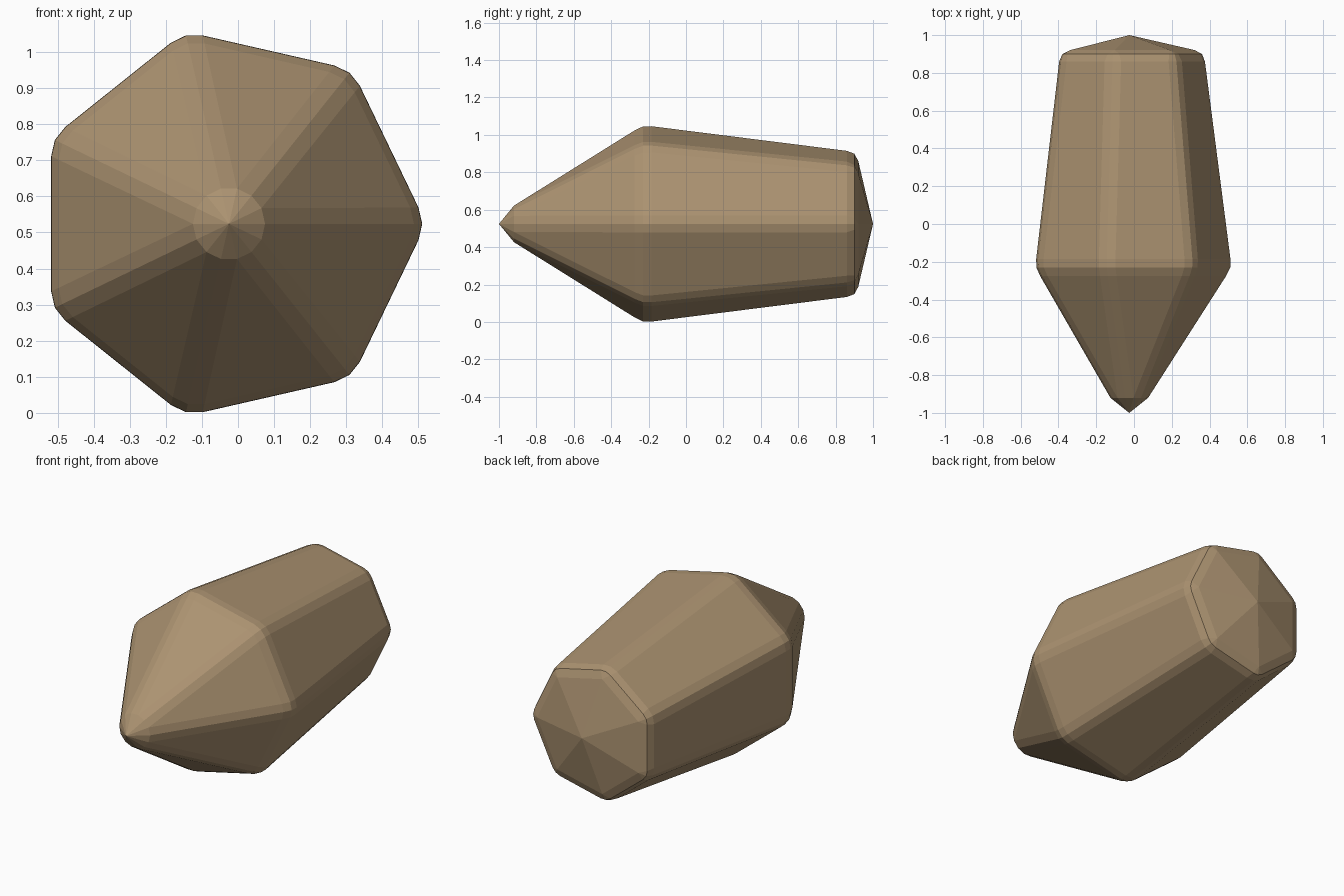
import bpy, bmesh, math
from mathutils import Vector

if "Cube" in bpy.data.objects:
    bpy.data.objects.remove(bpy.data.objects["Cube"])

SIDES = 7
HALF = math.pi / SIDES
CX, CZ = -0.025, 0.524

stone = bpy.data.materials.new("tan stone")
stone.diffuse_color = (0.41, 0.29, 0.165, 1)
stone.use_nodes = True
stone.node_tree.nodes["Principled BSDF"].inputs["Base Color"].default_value = stone.diffuse_color


def corner(i, r, y):
    a = 2 * math.pi * i / SIDES
    return Vector((CX + r * math.cos(a), y, CZ + r * math.sin(a)))


def ring(bm, y, r, c):
    """Heptagon ring whose corners are rounded by c with two segments."""
    c = min(c, r * math.sin(HALF))
    loss = c / math.tan(HALF) * (1 / math.cos(HALF) - 1)
    verts = []
    for i in range(SIDES):
        p = corner(i, r, y)
        before = p + (corner(i - 1, r, y) - p).normalized() * c
        after = p + (corner(i + 1, r, y) - p).normalized() * c
        verts += [bm.verts.new(q) for q in (before, corner(i, r - loss, y), after)]
    return verts


bm = bmesh.new()
# front tip, rounded shoulder, tapering body, rounded back rim: y, radius, rounding
profile = [(-0.92, 0.111, 0.05),
           (-0.275, 0.524, 0.05), (-0.23, 0.546, 0.05), (-0.185, 0.547, 0.05),
           (0.86, 0.412, 0.05), (0.90, 0.393, 0.035), (0.921, 0.345, 0.0)]
rings = [ring(bm, *p) for p in profile]
n = len(rings[0])
for a, b in zip(rings, rings[1:]):
    for i in range(n):
        j = (i + 1) % n
        bm.faces.new((a[i], a[j], b[j], b[i]))

# pointed front and shallow pointed back
for y, loop in ((-1, rings[0]), (1, rings[-1])):
    apex = bm.verts.new((CX, y, CZ))
    for i in range(n):
        bm.faces.new((loop[i], loop[(i + 1) % n], apex))

bmesh.ops.remove_doubles(bm, verts=bm.verts[:], dist=0.0005)
bmesh.ops.recalc_face_normals(bm, faces=bm.faces[:])
mesh = bpy.data.meshes.new("crystal")
bm.to_mesh(mesh)
bm.free()
mesh.materials.append(stone)
bpy.context.collection.objects.link(bpy.data.objects.new("crystal", mesh))
